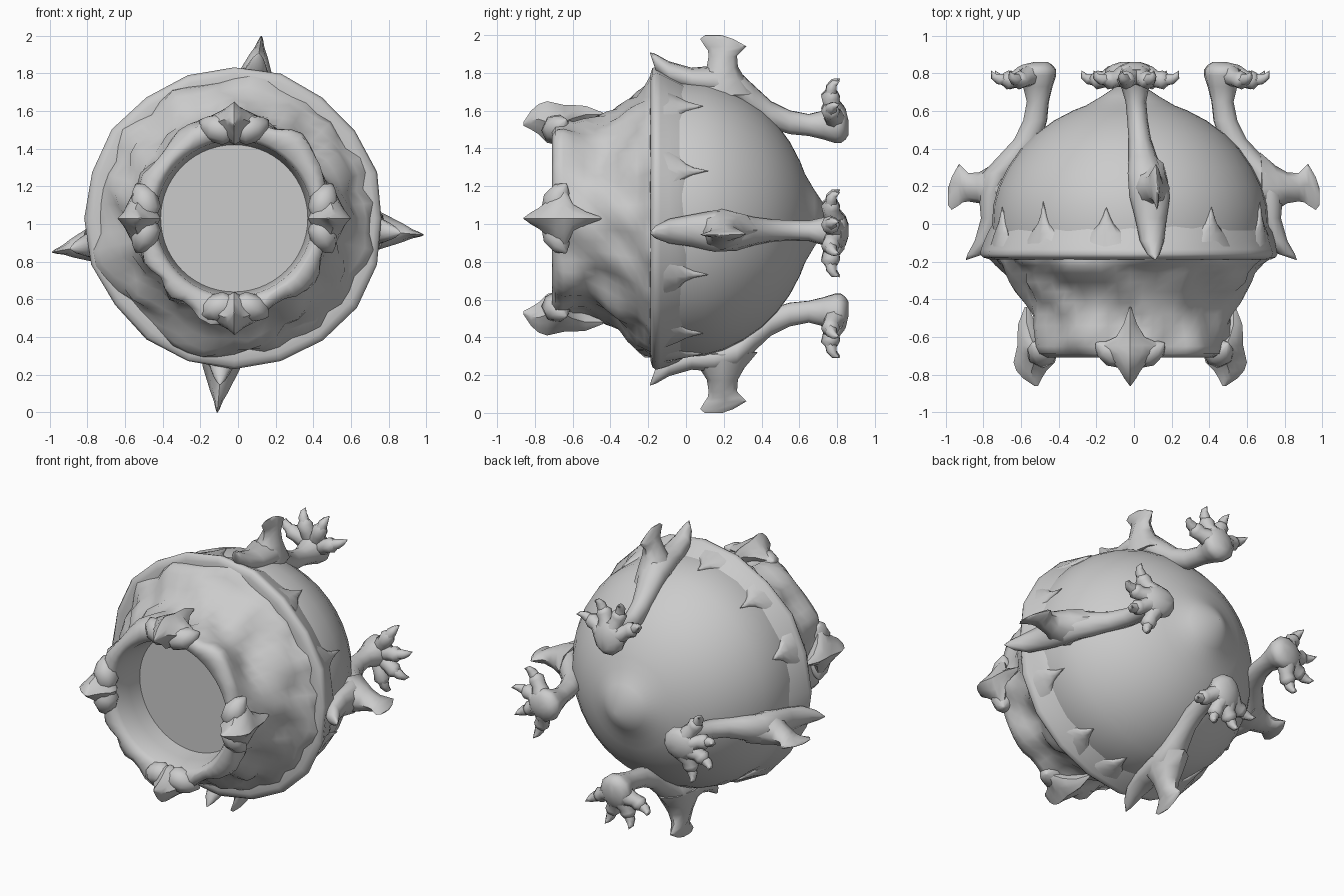
import bpy, bmesh, math
from mathutils import Vector, noise

cube = bpy.data.objects.get("Cube")
if cube:
    bpy.data.objects.remove(cube)

CENTRE = Vector((-0.02, 0, 1.03))

def make_material(name, rgb):
    mat = bpy.data.materials.new(name)
    mat.use_nodes = True
    mat.diffuse_color = (*rgb, 1)
    mat.node_tree.nodes["Principled BSDF"].inputs["Base Color"].default_value = (*rgb, 1)
    return mat

GREY = make_material("plain grey", (0.6, 0.6, 0.6))

def place(r, t, y, deg):
    """Radial, tangential and axial position about the body axis."""
    a = math.radians(deg)
    return CENTRE + Vector((r * math.cos(a) - t * math.sin(a), y,
                            r * math.sin(a) + t * math.cos(a)))

def finish(name, bm, angle=40):
    bmesh.ops.remove_doubles(bm, verts=bm.verts, dist=0.0005)
    bmesh.ops.recalc_face_normals(bm, faces=bm.faces)
    mesh = bpy.data.meshes.new(name)
    bm.to_mesh(mesh)
    bm.free()
    obj = bpy.data.objects.new(name, mesh)
    bpy.context.collection.objects.link(obj)
    mesh.materials.append(GREY)
    bpy.ops.object.select_all(action="DESELECT")
    obj.select_set(True)
    bpy.context.view_layer.objects.active = obj
    bpy.ops.object.shade_smooth_by_angle(angle=math.radians(angle))

def bridge(bm, rings, caps=True):
    loops = [[bm.verts.new(p) for p in ring] for ring in rings]
    n = len(loops[0])
    for a, b in zip(loops, loops[1:]):
        for i in range(n):
            j = (i + 1) % n
            bm.faces.new((a[i], a[j], b[j], b[i]))
    if caps:
        bm.faces.new(loops[0])
        bm.faces.new(loops[-1])

def lathe(name, profile, sides, angle=40, bumps=0.0):
    bm = bmesh.new()
    rings = []
    for y, r in profile:
        ring = []
        for i in range(sides):
            deg = 360 * i / sides
            d = bumps * noise.noise(place(r, 0, y, deg) * 6.5) if r > 0.44 else 0
            ring.append(place(r + d, 0, y, deg))
        rings.append(ring)
    bridge(bm, rings, caps=False)
    finish(name, bm, angle)

def oval(n):
    return [(math.cos(2 * math.pi * i / n), math.sin(2 * math.pi * i / n)) for i in range(n)]

def tube(bm, points, radii, n=8):
    """Round tapering tube along a path."""
    pts = [Vector(p) for p in points]
    rings = []
    for i, p in enumerate(pts):
        d = (pts[min(i + 1, len(pts) - 1)] - pts[max(i - 1, 0)]).normalized()
        side = d.cross(Vector((0, 1, 0.01))).normalized()
        up = side.cross(d)
        rings.append([p + (side * c + up * s) * radii[i] for c, s in oval(n)])
    bridge(bm, rings)

# Back shell: dome ending in a shallow cone
lathe("back_shell", [(-0.15, 0.72), (-0.02, 0.735), (0.1, 0.728), (0.2, 0.70), (0.3, 0.65),
                     (0.4, 0.58), (0.48, 0.50), (0.55, 0.405), (0.605, 0.30), (0.63, 0.235),
                     (0.68, 0.15), (0.78, 0)], 40)

# Faceted collar round the widest part, rounded under in front
lathe("collar", [(0.0, 0.725), (-0.04, 0.75), (-0.09, 0.77), (-0.135, 0.79), (-0.16, 0.797),
                 (-0.178, 0.785), (-0.188, 0.755), (-0.19, 0.70), (-0.18, 0.64)], 20, 70, 0.025)

# Lumpy cup with a thick lip and hollow mouth
cup = [(-0.15, 0.74), (-0.19, 0.725), (-0.22, 0.695), (-0.26, 0.66), (-0.31, 0.625),
       (-0.36, 0.585), (-0.42, 0.55),
       (-0.48, 0.525), (-0.54, 0.52), (-0.6, 0.525), (-0.65, 0.53), (-0.69, 0.52),
       (-0.71, 0.48), (-0.70, 0.435), (-0.67, 0.415), (-0.55, 0.40), (-0.44, 0.39)]
lathe("cup", cup, 56, 70, 0.07)
lathe("mouth_disc", [(-0.45, 0.40), (-0.45, 0)], 40)

# Thorns on the collar, pointing back along the shell
for k, deg in enumerate((20, 54, 100, 129, 158, 202, 234, 282, 304, 336)):
    bm = bmesh.new()
    tip = 0.12 if k % 3 == 0 else 0.09
    rings = []
    for y, r, w, h in ((-0.12, 0.745, 0.13, 0.03), (-0.05, 0.735, 0.085, 0.028),
                       (0.0, 0.73, 0.04, 0.024), (0.04, 0.73, 0.02, 0.016),
                       (tip, 0.735, 0.001, 0.001)):
        rings.append([place(r + h * s, w * c, y, deg) for c, s in oval(8)])
    bridge(bm, rings)
    finish(f"collar_thorn_{k}", bm, 60)

# Four star-shaped horns with side pads gripping the lip
HORN = [(-0.44, 0.55, 0.004, 0.01), (-0.53, 0.55, 0.035, 0.045), (-0.60, 0.53, 0.075, 0.07),
        (-0.645, 0.51, 0.175, 0.09), (-0.69, 0.50, 0.145, 0.11), (-0.735, 0.51, 0.09, 0.11),
        (-0.78, 0.525, 0.055, 0.08), (-0.82, 0.52, 0.032, 0.05), (-0.86, 0.50, 0.003, 0.01)]
for name, deg in (("left", 0), ("top", 90), ("right", 180), ("bottom", 270)):
    bm = bmesh.new()
    rings = []
    for y, r, w, h in HORN:
        ring = []
        for i, (c, s) in enumerate(oval(12)):
            f = 1.0 if i % 3 == 0 else 0.8
            ring.append(place(r + h * s * f, w * c * f, y, deg))
        rings.append(ring)
    bridge(bm, rings)
    finish(f"{name}_lip_horn", bm, 45)
    for side in (-1, 1):
        bm = bmesh.new()
        tube(bm, [place(r, side * t, y, deg) for r, t, y in
                  ((0.47, 0.01, -0.68), (0.465, 0.055, -0.69), (0.48, 0.105, -0.68),
                   (0.50, 0.15, -0.66), (0.52, 0.18, -0.635))],
             [0.055, 0.075, 0.075, 0.05, 0.008])
        finish(f"{name}_lip_pad_{'a' if side < 0 else 'b'}", bm, 60)

# Limbs: hooked tip, body, bend and paw (y, radius, half height, half width)
LIMB = [(-0.19, 0.885, 0.004, 0.004), (-0.16, 0.835, 0.045, 0.035), (-0.09, 0.78, 0.06, 0.065),
        (0.03, 0.745, 0.06, 0.085), (0.15, 0.74, 0.075, 0.11), (0.27, 0.71, 0.085, 0.10),
        (0.36, 0.62, 0.09, 0.075), (0.45, 0.55, 0.075, 0.06), (0.55, 0.51, 0.065, 0.055),
        (0.65, 0.495, 0.06, 0.055), (0.73, 0.495, 0.08, 0.075), (0.79, 0.50, 0.105, 0.105),
        (0.82, 0.505, 0.11, 0.105), (0.845, 0.50, 0.085, 0.075), (0.86, 0.48, 0.04, 0.03)]
# Flared fin on each limb (radius, front y, back y, half width)
FIN = [(0.68, 0.0, 0.38, 0.11), (0.76, 0.07, 0.31, 0.10), (0.82, 0.11, 0.275, 0.075),
       (0.88, 0.12, 0.27, 0.05), (0.91, 0.115, 0.30, 0.035), (0.93, 0.10, 0.32, 0.025),
       (0.97, 0.075, 0.25, 0.012), (0.99, 0.10, 0.19, 0.003)]

for name, base, paw, reach in (("left", -5, -8, 1.01), ("top", 81.5, 87, 0.98),
                               ("right", 190.5, 187, 0.985), ("bottom", 265, 267, 1.035)):
    def turn(y):
        k = min(max((y - 0.1) / 0.6, 0), 1)
        return base + (paw - base) * k

    bm = bmesh.new()
    bridge(bm, [[place(r + h * s, w * c, y, turn(y)) for c, s in oval(10)]
                for y, r, h, w in LIMB])
    finish(f"{name}_limb", bm, 60)

    bm = bmesh.new()
    rings = []
    for r, y0, y1, w in FIN:
        mid, half = (y0 + y1) / 2, (y1 - y0) / 2
        rings.append([place(r * reach / 0.99, w * s, mid + half * c, base)
                      for c, s in oval(8)])
    bridge(bm, rings)
    finish(f"{name}_limb_fin", bm, 50)

    # Four spread fingers with knuckles and short curved claws
    for k, spread in enumerate((-62, -20, 20, 62)):
        a = math.radians(spread)

        def finger(d, y):
            return place(0.50 + d * math.cos(a), d * math.sin(a) * 1.03, y, paw)

        bm = bmesh.new()
        tube(bm, [finger(0.03, 0.80), finger(0.08, 0.785), finger(0.12, 0.77),
                  finger(0.16, 0.765), finger(0.19, 0.775)],
             [0.045, 0.056, 0.044, 0.05, 0.03])
        finish(f"{name}_finger_{k}", bm, 60)
        bm = bmesh.new()
        tube(bm, [finger(0.165, 0.765), finger(0.205, 0.77), finger(0.235, 0.785),
                  finger(0.25, 0.815)], [0.034, 0.032, 0.02, 0.001], 6)
        finish(f"{name}_claw_{k}", bm, 60)
